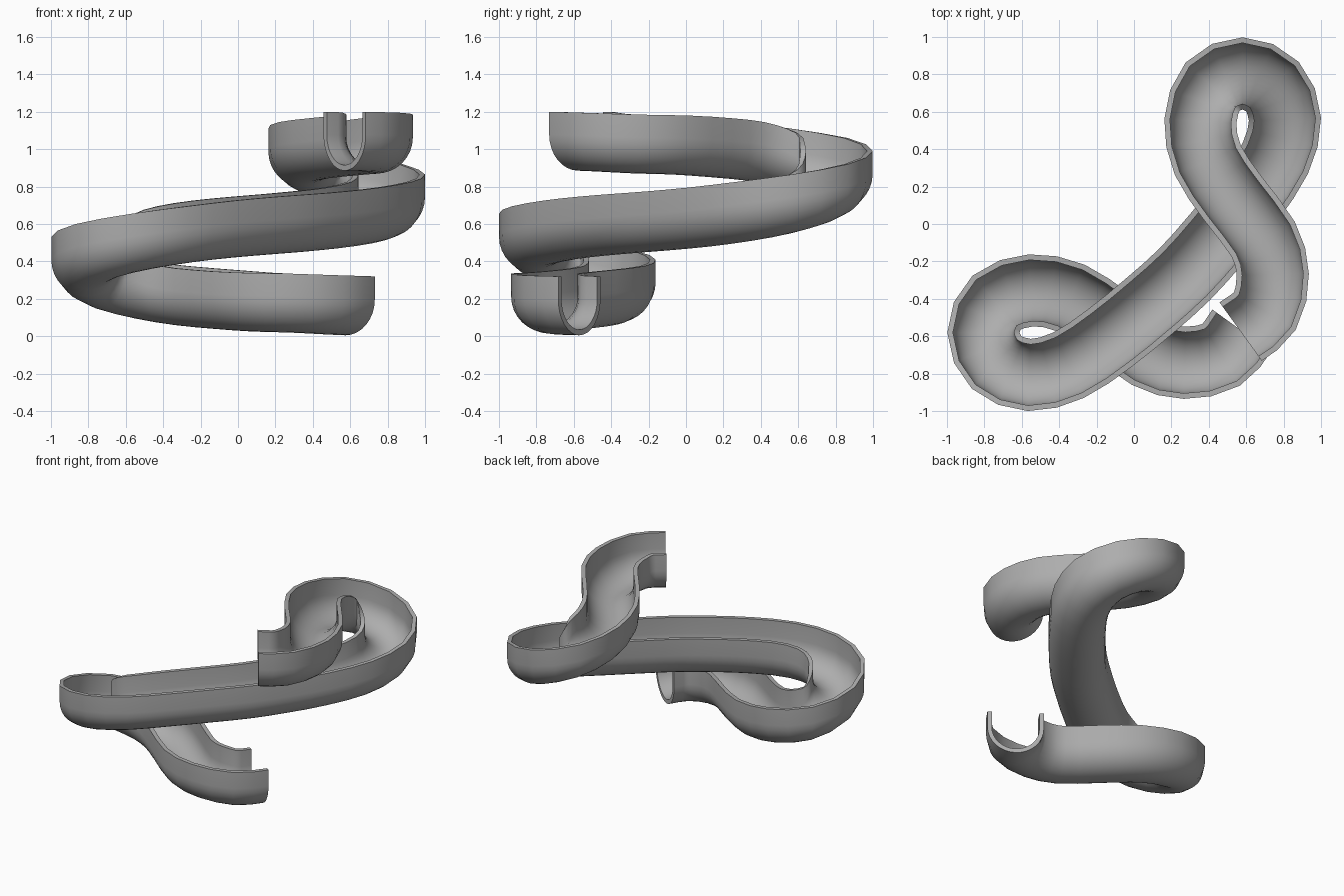
import bpy, bmesh, math
from mathutils import Vector

cube = bpy.data.objects.get("Cube")
if cube:
    bpy.data.objects.remove(cube, do_unlink=True)

grey = bpy.data.materials.new("plain_grey")
grey.use_nodes = True
colour = (0.42, 0.42, 0.42, 1)
grey.diffuse_color = colour
grey.node_tree.nodes["Principled BSDF"].inputs["Base Color"].default_value = colour

HALF, WALL, DEPTH, TOP_SUM = 0.193, 0.03, 0.315, 1.52

# Rim-height centreline of the upper half: lead-in guide, s-bend, loop, ramp
upper = [Vector(p) for p in (
    (0.43, -0.66, 1.20), (0.57, -0.575, 1.20), (0.70, -0.465, 1.195),
    (0.742, -0.27, 1.185), (0.69, -0.08, 1.18), (0.53, 0.135, 1.165),
    (0.395, 0.34, 1.145), (0.355, 0.55, 1.11), (0.42, 0.735, 1.06),
    (0.58, 0.805, 0.99), (0.74, 0.735, 0.92), (0.807, 0.56, 0.865),
    (0.755, 0.35, 0.825), (0.61, 0.13, 0.795), (0.44, -0.08, 0.775))]
middle = Vector((0.27, -0.27, TOP_SUM / 2))
# The lower half is the upper one mirrored across the diagonal and flipped in height
lower = [Vector((-p.y, -p.x, TOP_SUM - p.z)) for p in reversed(upper)]
guide = upper + [middle] + lower


def spline(points, steps):
    """Smooth path through all but the first and last guide points."""
    path = []
    for a, b, c, d in zip(points, points[1:], points[2:], points[3:]):
        for i in range(steps):
            t = i / steps
            path.append((b * 2 + (c - a) * t + (a * 2 - b * 5 + c * 4 - d) * t**2
                         + (b * 3 - a - c * 3 + d) * t**3) / 2)
    return path + [points[-2]]


def u_shape(radius, depth, segments=16):
    """Half-round trough with straight upper walls, rim to rim."""
    centre = radius - depth
    arc = [(-radius * math.cos(math.pi * i / segments),
            centre - radius * math.sin(math.pi * i / segments))
           for i in range(segments + 1)]
    return [(-radius, 0)] + arc + [(radius, 0)]


section = u_shape(HALF, DEPTH) + u_shape(HALF - WALL, DEPTH - WALL)[::-1]
path = spline(guide, 2)
ends = [path[0] - (guide[2] - guide[0]), path[-1] + (guide[-1] - guide[-3])]
padded = [ends[0]] + path + [ends[1]]

# Sweep the trough section along the path, keeping it upright
bm = bmesh.new()
rings = []
for before, here, after in zip(padded, path, padded[2:]):
    if here is path[0]:
        along = guide[2] - guide[0]
    elif here is path[-1]:
        along = guide[-1] - guide[-3]
    else:
        along = (after - here).normalized() + (here - before).normalized()
    side = Vector((along.y, -along.x, 0)).normalized()
    rings.append([bm.verts.new(here + side * u + Vector((0, 0, v))) for u, v in section])
count = len(section)
for a, b in zip(rings, rings[1:]):
    for i in range(count):
        j = (i + 1) % count
        bm.faces.new((a[i], a[j], b[j], b[i]))

# Close the two cut ends
half = count // 2
for ring in (rings[0], rings[-1]):
    for i in range(half - 1):
        bm.faces.new((ring[i], ring[i + 1], ring[count - 2 - i], ring[count - 1 - i]))
bmesh.ops.recalc_face_normals(bm, faces=bm.faces)

mesh = bpy.data.meshes.new("spiral_slide_track")
bm.to_mesh(mesh)
bm.free()
mesh.materials.append(grey)
track = bpy.data.objects.new("spiral_slide_track", mesh)
bpy.context.collection.objects.link(track)
bpy.context.view_layer.objects.active = track
track.select_set(True)
bpy.ops.object.shade_smooth_by_angle(angle=math.radians(40))
